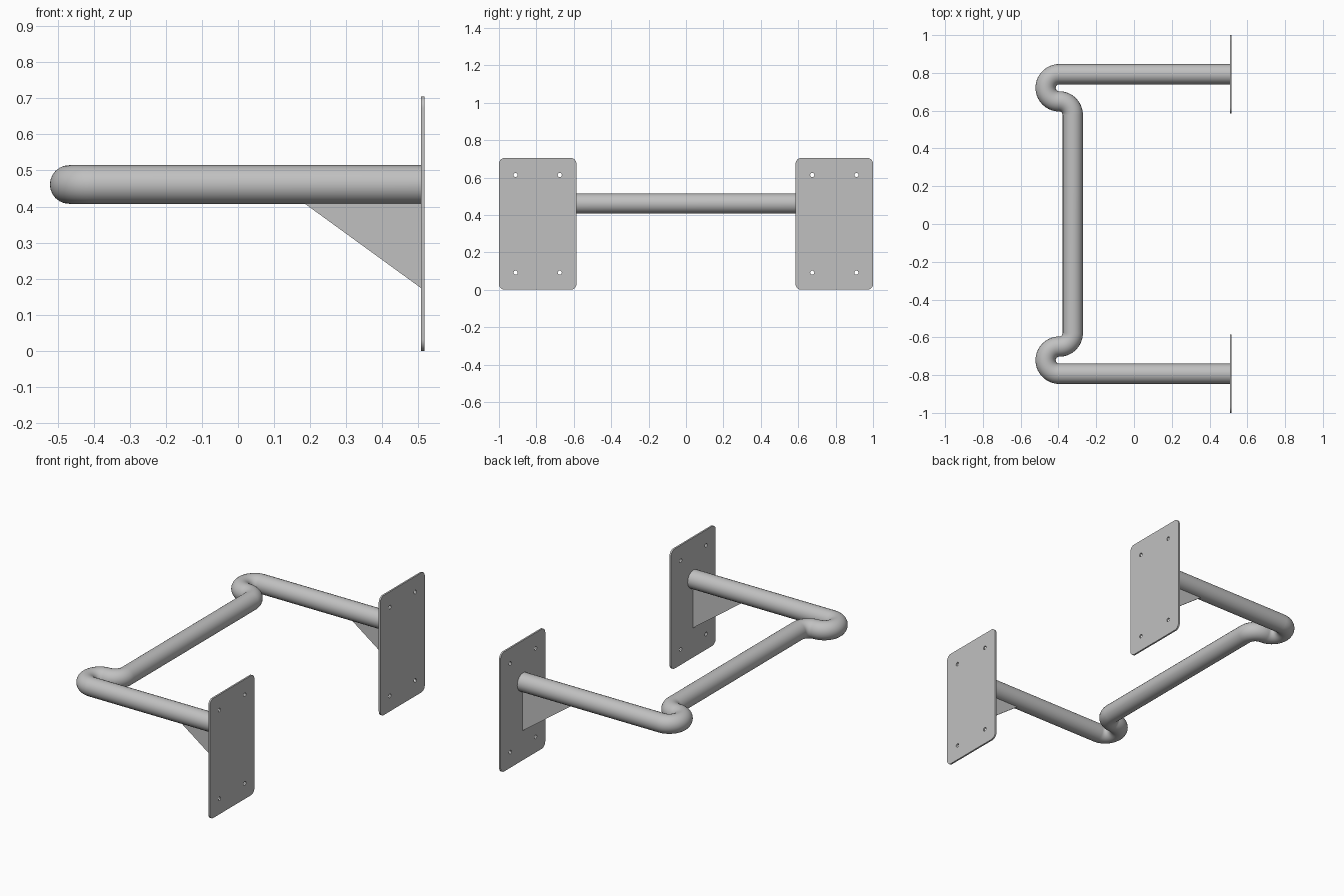
import bpy
from math import pi, cos, sin
from mathutils import Euler, Matrix

cube = bpy.data.objects.get("Cube")
if cube:
    bpy.data.objects.remove(cube, do_unlink=True)

steel = bpy.data.materials.new("grey steel")
steel.use_nodes = True
grey = (0.53, 0.53, 0.53, 1)
steel.diffuse_color = grey
steel.node_tree.nodes["Principled BSDF"].inputs["Base Color"].default_value = grey

RADIUS, HEIGHT = 0.0535, 0.461   # tube radius and centre height
LEG_Y, WALL_X = 0.793, 0.512     # leg offset and plate mid-plane


def arc(cx, cy, r, start, end, steps):
    angles = [start + (end - start) * i / steps for i in range(steps + 1)]
    return [(cx + r * cos(a), cy + r * sin(a)) for a in angles]


def curve_part(name, outlines, closed, matrix, **settings):
    """Turn one or more 2D outlines into a solid mesh object."""
    curve = bpy.data.curves.new(name, "CURVE")
    for key, value in settings.items():
        setattr(curve, key, value)
    for outline in outlines:
        spline = curve.splines.new("POLY")
        spline.points.add(len(outline) - 1)
        for point, (x, y) in zip(spline.points, outline):
            point.co = (x, y, 0, 1)
        spline.use_cyclic_u = closed
    helper = bpy.data.objects.new(name + " curve", curve)
    bpy.context.scene.collection.objects.link(helper)
    graph = bpy.context.evaluated_depsgraph_get()
    mesh = bpy.data.meshes.new_from_object(helper.evaluated_get(graph))
    bpy.data.objects.remove(helper, do_unlink=True)
    mesh.transform(matrix)
    mesh.materials.clear()
    mesh.materials.append(steel)
    part = bpy.data.objects.new(name, mesh)
    bpy.context.scene.collection.objects.link(part)
    bpy.ops.object.select_all(action="DESELECT")
    part.select_set(True)
    bpy.context.view_layer.objects.active = part
    bpy.ops.object.shade_smooth_by_angle(angle=pi / 6)
    return part


# Bent tube: leg, hairpin, reverse bend, then mirrored across the crossbar
BEND_X, BEND_R = -0.396, 0.072
hairpin = arc(BEND_X, LEG_Y - BEND_R, BEND_R, pi / 2, 3 * pi / 2, 28)
elbow = arc(BEND_X, LEG_Y - 3 * BEND_R, BEND_R, pi / 2, 0, 16)
half = [(WALL_X, LEG_Y)] + hairpin + elbow[1:]
path = half + [(x, -y) for x, y in reversed(half)]
curve_part("bent_tube", [path], False, Matrix.Translation((0, 0, HEIGHT)),
           dimensions="3D", bevel_depth=RADIUS, bevel_resolution=10,
           use_fill_caps=True)

# Mounting plate outline with rounded corners and four bolt holes
HALF_W, HALF_H, CORNER = 0.2075, 0.3525, 0.032
plate = []
for i, (sx, sy) in enumerate([(1, 1), (-1, 1), (-1, -1), (1, -1)]):
    plate += arc(sx * (HALF_W - CORNER), sy * (HALF_H - CORNER), CORNER,
                 i * pi / 2, (i + 1) * pi / 2, 8)
holes = [arc(sx * 0.118, sy * 0.261, 0.011, 0, 2 * pi, 20)[:-1]
         for sx in (-1, 1) for sy in (-1, 1)]

# Gusset triangle, drawn in x and z, tucked into the tube
gusset = [(0.127, 0.45), (0.185, 0.408), (0.51, 0.172), (0.51, 0.45)]

face_wall = Euler((pi / 2, 0, pi / 2)).to_matrix().to_4x4()
stand_up = Euler((pi / 2, 0, 0)).to_matrix().to_4x4()

for side, sign in (("left", 1), ("right", -1)):
    # "left" is the back arm at +y, "right" the front arm at -y
    label = "back" if sign > 0 else "front"
    curve_part(label + "_mounting_plate", [plate] + holes, True,
               Matrix.Translation((WALL_X, sign * LEG_Y, HALF_H)) @ face_wall,
               dimensions="2D", fill_mode="BOTH", extrude=0.005)
    curve_part(label + "_gusset", [gusset], True,
               Matrix.Translation((0, sign * LEG_Y, 0)) @ stand_up,
               dimensions="2D", fill_mode="BOTH", extrude=0.004)
